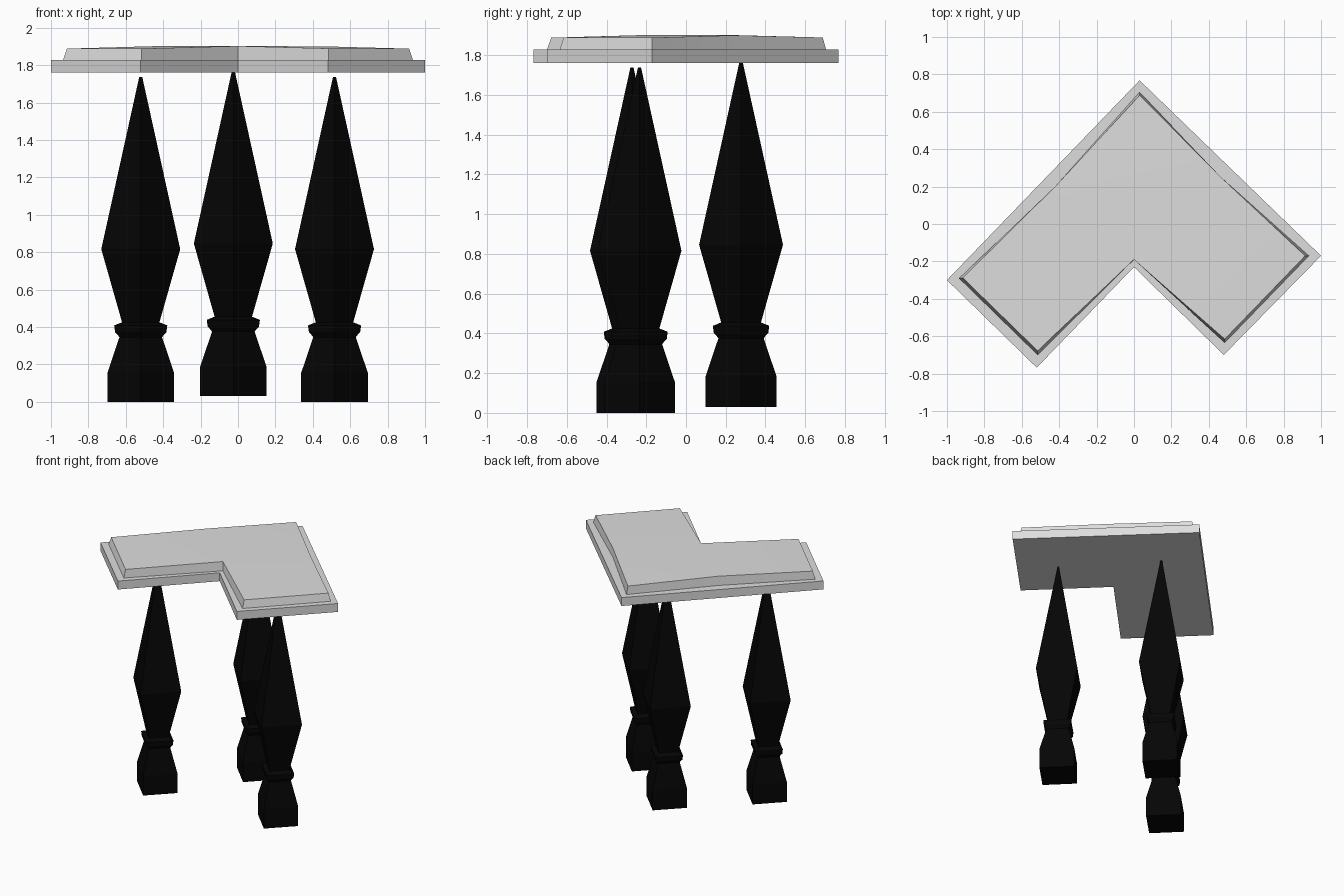
import bpy, bmesh
from math import cos, sin, pi, radians

cube = bpy.data.objects.get("Cube")
if cube:
    bpy.data.objects.remove(cube, do_unlink=True)


def material(name, value):
    mat = bpy.data.materials.new(name)
    mat.use_nodes = True
    color = (value, value, value, 1)
    mat.diffuse_color = color
    mat.node_tree.nodes["Principled BSDF"].inputs["Base Color"].default_value = color
    return mat


pale_grey = material("pale_grey", 0.73)
black = material("black", 0.0015)


def loft(name, rings, mat, top_faces=None):
    """Join rings of points with side walls and close both ends."""
    bm = bmesh.new()
    loops = [[bm.verts.new(p) for p in ring] for ring in rings]
    count = len(loops[0])
    for low, high in zip(loops, loops[1:]):
        for i in range(count):
            j = (i + 1) % count
            bm.faces.new((low[i], low[j], high[j], high[i]))
    bm.faces.new(loops[0][::-1])
    for ids in top_faces or [range(count)]:
        bm.faces.new([loops[-1][i] for i in ids])
    bmesh.ops.recalc_face_normals(bm, faces=bm.faces)
    mesh = bpy.data.meshes.new(name)
    bm.to_mesh(mesh)
    bm.free()
    mesh.materials.append(mat)
    obj = bpy.data.objects.new(name, mesh)
    bpy.context.collection.objects.link(obj)
    return obj


# L-shaped lower slab
outline = [(-1, -.30), (.03, .768), (1, -.17), (.48, -.70), (0, -.23), (-.52, -.768)]
loft("lower_slab", [[(x, y, z) for x, y in outline] for z in (1.761, 1.828)], pale_grey)

# Upper slab: walls slope at the outer corners and stand upright at the panel seams
foot = [(-.935, -.29), (-.42, .202), (.03, .705), (.469, .246),
        (.935, -.17), (.485, -.635), (0, -.19), (-.515, -.70)]
crown = [(-.915, -.288, 1.888), (-.42, .202, 1.902), (.03, .688, 1.889), (.469, .246, 1.9),
         (.915, -.17, 1.888), (.485, -.615, 1.889), (0, -.19, 1.902), (-.515, -.678, 1.888)]
panels = [(0, 1, 6, 7), (1, 2, 3, 6), (3, 4, 5, 6)]
upper = loft("upper_slab", [[(x, y, 1.828) for x, y in foot], crown], pale_grey, panels)
bpy.context.view_layer.objects.active = upper
upper.select_set(True)
bpy.ops.object.shade_smooth_by_angle(angle=radians(30))
upper.select_set(False)

# Square carved legs, turned to line up with the slab: (height, corner radius)
profile = [(0, .178), (.155, .178), (.345, .114), (.356, .122), (.372, .137),
           (.408, .142), (.425, .1), (.816, .211), (1.737, .008)]
legs = {"right_leg": (-.52, -.272, 0), "left_leg": (.516, -.234, 0),
        "back_leg": (-.025, .277, .03)}
for name, (x, y, base) in legs.items():
    rings = [[(x + r * cos(k * pi / 2), y + r * sin(k * pi / 2), base + z) for k in range(4)]
             for z, r in profile]
    loft(name, rings, black)
